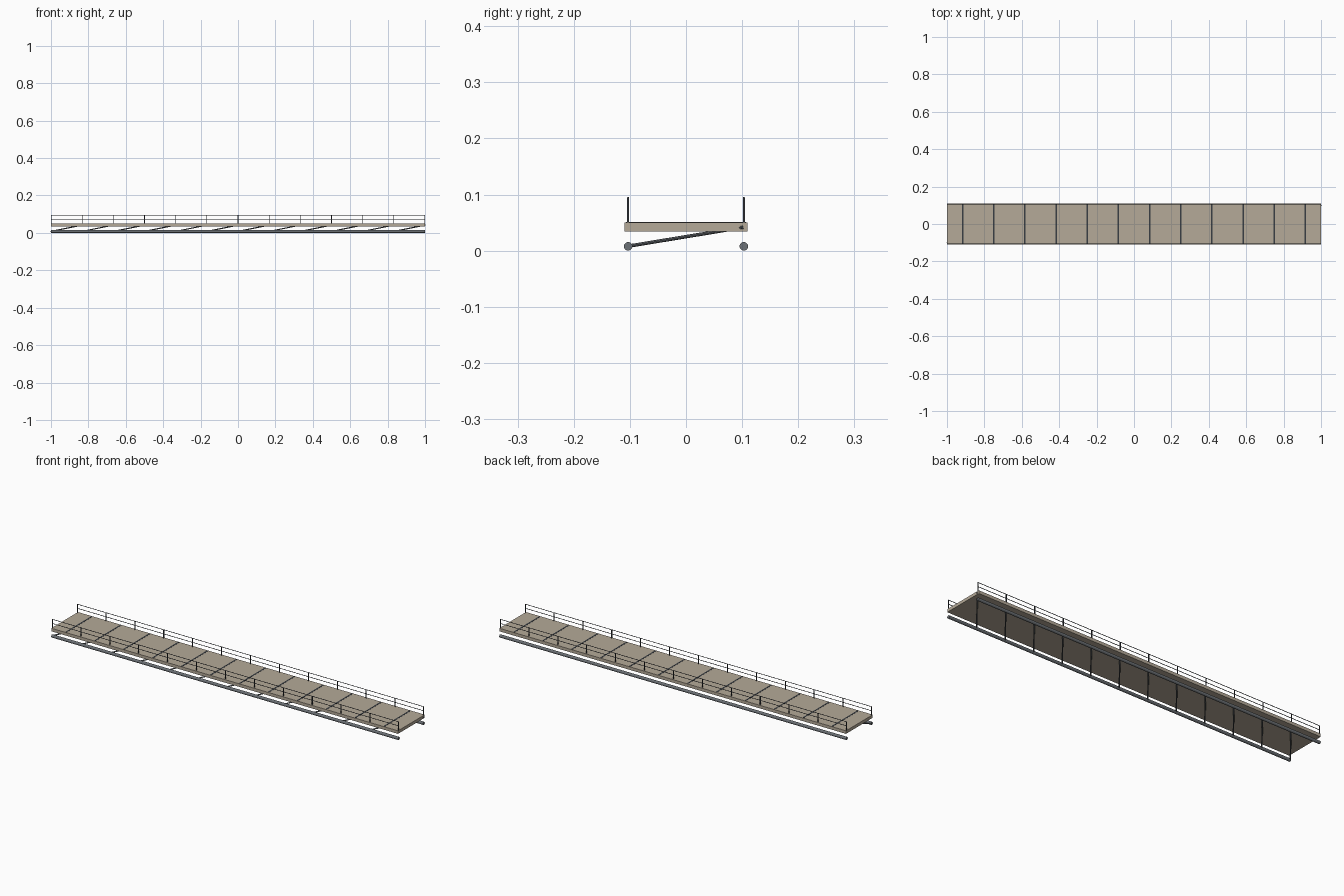
import bpy, bmesh
from mathutils import Vector, Matrix

if "Cube" in bpy.data.objects:
    bpy.data.objects.remove(bpy.data.objects["Cube"])


def material(name, rgb):
    m = bpy.data.materials.new(name)
    m.diffuse_color = (*rgb, 1)
    m.use_nodes = True
    m.node_tree.nodes["Principled BSDF"].inputs["Base Color"].default_value = m.diffuse_color
    return m


TAN = material("tan_concrete", (0.46, 0.40, 0.315))
STEEL = material("grey_steel", (0.15, 0.165, 0.18))
DARK = material("dark_iron", (0.04, 0.047, 0.056))

SIDE = 0.103        # y of rails and chords
PANELS = 12
STEP = 2 / PANELS
DECK_Z, DECK_TOP = 0.0425, 0.0505


def add_box(bm, center, size):
    mat = Matrix.Translation(center) @ Matrix.Diagonal((*size, 1))
    bmesh.ops.create_cube(bm, size=1, matrix=mat)


def add_rod(bm, a, b, r, sides):
    a, b = Vector(a), Vector(b)
    d = b - a
    mat = Matrix.Translation((a + b) / 2) @ d.to_track_quat('Z', 'Y').to_matrix().to_4x4()
    bmesh.ops.create_cone(bm, cap_ends=True, segments=sides, radius1=r, radius2=r,
                          depth=d.length, matrix=mat)


def finish(bm, name, mat):
    me = bpy.data.meshes.new(name)
    bm.to_mesh(me)
    bm.free()
    me.materials.append(mat)
    ob = bpy.data.objects.new(name, me)
    bpy.context.collection.objects.link(ob)


# Deck slab
bm = bmesh.new()
add_box(bm, (0, 0, DECK_Z), (1.998, 0.22, 0.016))
finish(bm, "deck", TAN)

# Joint strips across the deck, one in the middle of each panel
bm = bmesh.new()
for i in range(PANELS):
    add_box(bm, (-1 + (i + 0.5) * STEP, 0, DECK_TOP), (0.008, 0.214, 0.001))
finish(bm, "deck_joints", DARK)

# Lower chord pipes
for name, s in (("front", -1), ("back", 1)):
    bm = bmesh.new()
    add_rod(bm, (-0.999, s * SIDE, 0.0078), (0.999, s * SIDE, 0.0078), 0.0078, 12)
    finish(bm, name + "_chord", STEEL)

# Diagonal braces from the front chord up to the back edge of the deck
bm = bmesh.new()
for i in range(PANELS):
    x = -1 + i * STEP
    add_rod(bm, (x, -SIDE, 0.008), (x + STEP, 0.101, 0.0415), 0.0031, 8)
finish(bm, "diagonal_braces", STEEL)

# Railings: posts with a top and a middle rail
for name, s in (("front", -1), ("back", 1)):
    bm = bmesh.new()
    for i in range(PANELS + 1):
        x = max(-0.998, min(0.998, -1 + i * STEP))
        add_box(bm, (x, s * SIDE, 0.0725), (0.0035, 0.0035, 0.045))
    finish(bm, name + "_rail_posts", DARK)
    bm = bmesh.new()
    for z in (0.0945, 0.073):
        add_rod(bm, (-1, s * SIDE, z), (1, s * SIDE, z), 0.0016, 6)
    finish(bm, name + "_rails", DARK)
